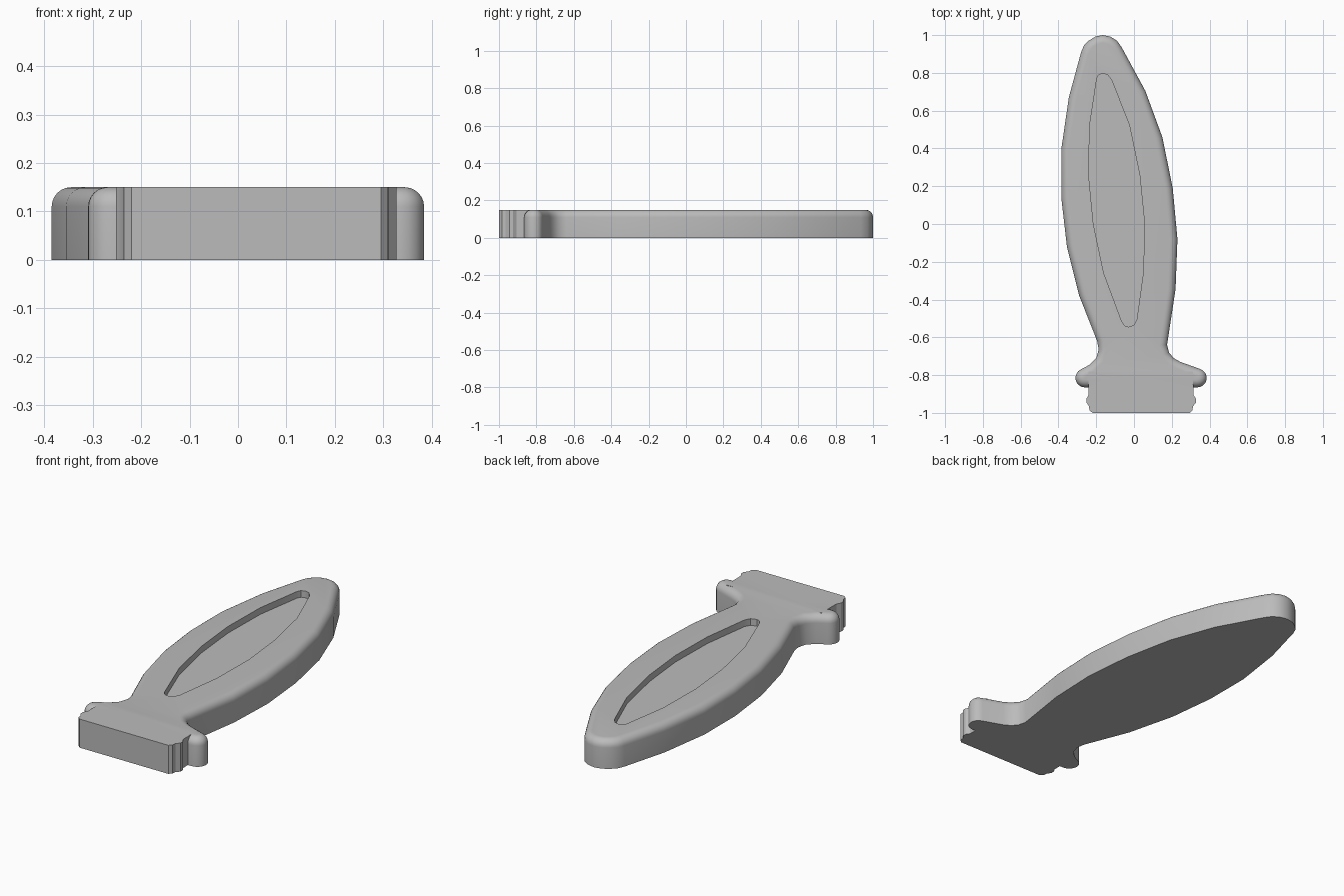
import bpy, bmesh, math
from mathutils import Vector

if "Cube" in bpy.data.objects:
    bpy.data.objects.remove(bpy.data.objects["Cube"], do_unlink=True)

HEIGHT = 0.15
ROUND = 0.04
GROOVE = 0.035

grey = bpy.data.materials.new("plain grey")
grey.use_nodes = True
colour = (0.5, 0.5, 0.5, 1)
grey.diffuse_color = colour
grey.node_tree.nodes["Principled BSDF"].inputs["Base Color"].default_value = colour


def arc(cx, cy, r, start, end, steps=8):
    """Points along a circular arc, angles in degrees."""
    angles = [math.radians(start + (end - start) * i / steps) for i in range(steps + 1)]
    return [(cx + r * math.cos(a), cy + r * math.sin(a)) for a in angles]


def plate(name, outline, z0, z1, rounding=0):
    """Extrude an outline upwards, optionally rounding its top rim."""
    bm = bmesh.new()
    face = bm.faces.new([bm.verts.new((x, y, z0)) for x, y in outline])
    top = bmesh.ops.extrude_face_region(bm, geom=[face], use_keep_orig=True)["geom"]
    rim = [e for e in top if isinstance(e, bmesh.types.BMEdge)]
    bmesh.ops.translate(bm, vec=Vector((0, 0, z1 - z0)),
                        verts=[v for v in top if isinstance(v, bmesh.types.BMVert)])
    bmesh.ops.recalc_face_normals(bm, faces=bm.faces)
    if rounding:
        bmesh.ops.bevel(bm, geom=rim, offset=rounding, segments=6, profile=0.5,
                        affect='EDGES', clamp_overlap=False)
    mesh = bpy.data.meshes.new(name)
    bm.to_mesh(mesh)
    bm.free()
    mesh.materials.append(grey)
    obj = bpy.data.objects.new(name, mesh)
    bpy.context.collection.objects.link(obj)
    return obj


def combine(target, other, operation):
    """Apply a boolean and remove the helper."""
    bpy.context.view_layer.objects.active = target
    mod = target.modifiers.new("combine", 'BOOLEAN')
    mod.operation, mod.object, mod.solver = operation, other, 'EXACT'
    bpy.ops.object.modifier_apply(modifier=mod.name)
    bpy.data.objects.remove(other, do_unlink=True)


# Blade with its guard, counter-clockwise from the right guard tip
blade_right = [(0.245, -0.73), (0.21, -0.71), (0.185, -0.68), (0.175, -0.64), (0.22, -0.345),
               (0.23, -0.08), (0.205, 0.19), (0.15, 0.46), (0.06, 0.705)]
blade_tip = [(-0.065, 0.935), (-0.09, 0.97), (-0.125, 0.992), (-0.165, 1.0),
             (-0.205, 0.992), (-0.24, 0.97), (-0.265, 0.945), (-0.28, 0.91)]
blade_left = [(-0.345, 0.67), (-0.385, 0.395), (-0.385, 0.14), (-0.355, -0.12), (-0.29, -0.38),
              (-0.195, -0.62), (-0.187, -0.665), (-0.2, -0.71), (-0.235, -0.745)]
outline = (arc(0.335, -0.815, 0.05, -90, 75) + blade_right + blade_tip + blade_left
           + arc(-0.26, -0.815, 0.05, 115, 270))
blade = plate("blade_and_guard", outline, 0, HEIGHT, ROUND)

# Square-edged foot with small clip bumps at its sides
foot = plate("foot", [(-0.22, -1), (0.295, -1), (0.31, -0.985), (0.312, -0.965), (0.328, -0.945),
                      (0.328, -0.925), (0.315, -0.905), (0.312, -0.78), (-0.24, -0.78),
                      (-0.24, -0.905), (-0.252, -0.925), (-0.252, -0.945), (-0.238, -0.965),
                      (-0.236, -0.985)], 0, HEIGHT)
combine(blade, foot, 'UNION')

# Long groove sunk into the top face
groove = plate("groove_cutter", [
    (-0.03, -0.545), (0, -0.535), (0.015, -0.505), (0.05, -0.25), (0.055, 0.01), (0.03, 0.26),
    (-0.025, 0.525), (-0.12, 0.765), (-0.14, 0.79), (-0.165, 0.797), (-0.187, 0.79),
    (-0.197, 0.77), (-0.235, 0.52), (-0.24, 0.26), (-0.215, 0), (-0.16, -0.26),
    (-0.065, -0.515), (-0.05, -0.538)], HEIGHT - GROOVE, HEIGHT + 0.1)
groove.hide_render = True
combine(blade, groove, 'DIFFERENCE')

blade.select_set(True)
bpy.context.view_layer.objects.active = blade
bpy.ops.object.shade_smooth_by_angle(angle=math.radians(30))
